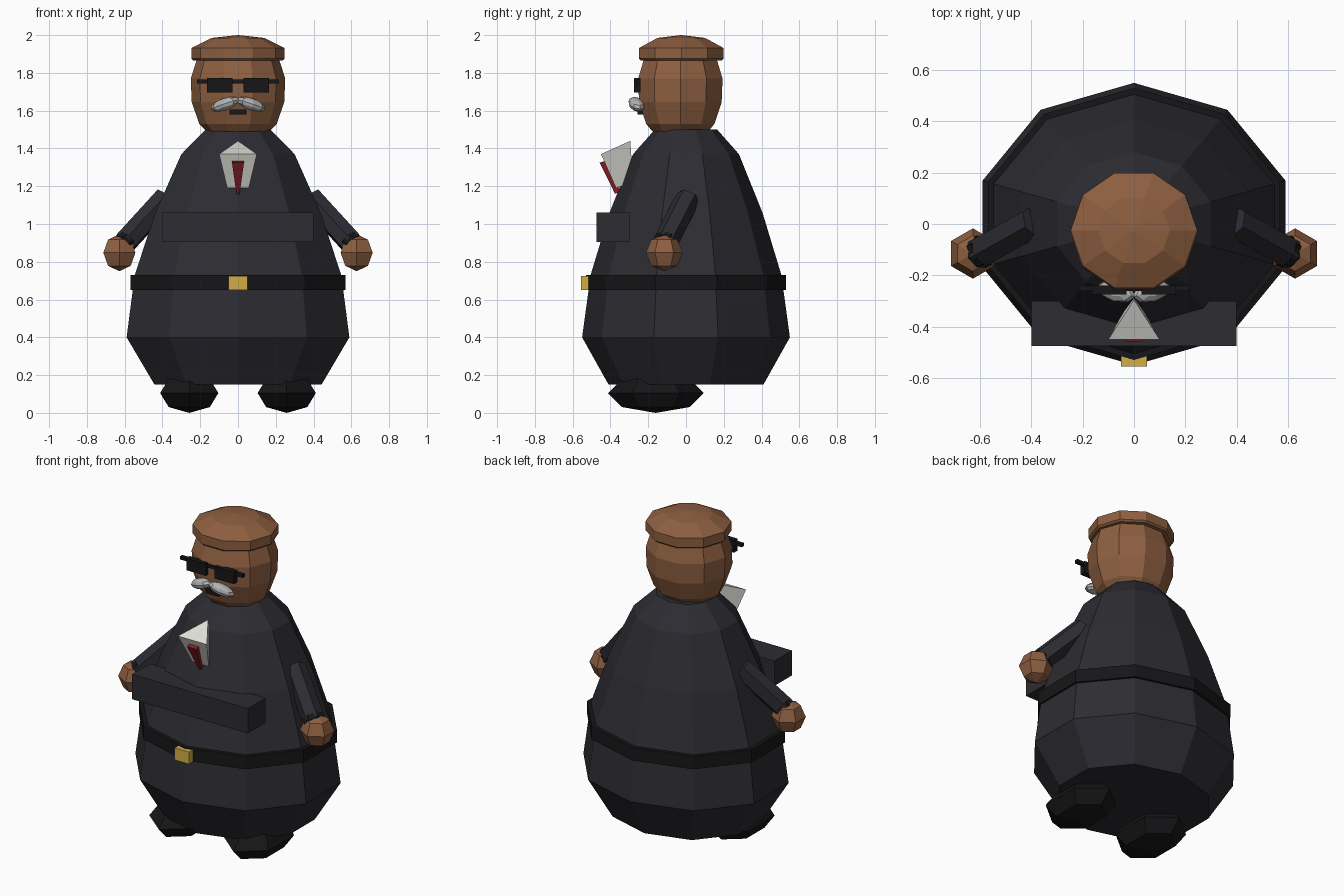
import bpy, bmesh
from math import cos, sin, pi, radians
from mathutils import Vector, Matrix, Euler

if "Cube" in bpy.data.objects:
    bpy.data.objects.remove(bpy.data.objects["Cube"])


def material(name, r, g, b):
    m = bpy.data.materials.new(name)
    m.diffuse_color = (r, g, b, 1)
    m.use_nodes = True
    m.node_tree.nodes["Principled BSDF"].inputs["Base Color"].default_value = m.diffuse_color
    return m


SUIT = material("charcoal", 0.025, 0.025, 0.032)
BLACK = material("black", 0.008, 0.008, 0.009)
SKIN = material("skin", 0.27, 0.115, 0.052)
GREY = material("grey_hair", 0.45, 0.45, 0.45)
WHITE = material("white", 0.75, 0.75, 0.70)
RED = material("red", 0.25, 0.012, 0.018)
GOLD = material("gold", 0.65, 0.42, 0.06)


def finish(name, bm, mat):
    bmesh.ops.recalc_face_normals(bm, faces=bm.faces)
    me = bpy.data.meshes.new(name)
    bm.to_mesh(me)
    bm.free()
    me.materials.append(mat)
    ob = bpy.data.objects.new(name, me)
    bpy.context.collection.objects.link(ob)
    return ob


def loft(name, rings, mat):
    """Skin a list of equal-length point rings and cap both ends."""
    bm = bmesh.new()
    vs = [[bm.verts.new(p) for p in ring] for ring in rings]
    n = len(vs[0])
    for a, b in zip(vs, vs[1:]):
        for i in range(n):
            j = (i + 1) % n
            bm.faces.new((a[i], a[j], b[j], b[i]))
    bm.faces.new(vs[0])
    bm.faces.new(vs[-1])
    return finish(name, bm, mat)


def lathe(name, profile, mat, phase=0.0, cy=0.0, n=10):
    """Profile rows are (x radius, y radius, z)."""
    ang = [phase + 2 * pi * i / n for i in range(n)]
    return loft(name, [[(rx * cos(a), cy + ry * sin(a), z) for a in ang]
                       for rx, ry, z in profile], mat)


def box(name, lo, hi, mat):
    bm = bmesh.new()
    lo, hi = Vector(lo), Vector(hi)
    m = Matrix.Translation((lo + hi) / 2) @ Matrix.Diagonal((*(hi - lo), 1))
    bmesh.ops.create_cube(bm, size=1, matrix=m)
    return finish(name, bm, mat)


def ball(name, centre, scale, mat, rot=(0, 0, 0), seg=6, rings=4):
    bm = bmesh.new()
    m = Matrix.LocRotScale(Vector(centre), Euler(rot), Vector(scale))
    bmesh.ops.create_uvsphere(bm, u_segments=seg, v_segments=rings, radius=1, matrix=m)
    return finish(name, bm, mat)


def rod(name, a, b, r, mat, n=6):
    bm = bmesh.new()
    a, b = Vector(a), Vector(b)
    d = b - a
    m = Matrix.Translation((a + b) / 2) @ d.to_track_quat('Z', 'Y').to_matrix().to_4x4()
    bmesh.ops.create_cone(bm, cap_ends=True, segments=n, radius1=r, radius2=r,
                          depth=d.length, matrix=m)
    return finish(name, bm, mat)


# Coat body and belt
lathe("coat_body", [(0.465, 0.41, 0.15), (0.62, 0.55, 0.40), (0.575, 0.505, 0.73),
                    (0.46, 0.405, 1.06), (0.315, 0.28, 1.37), (0.18, 0.165, 1.50)],
      SUIT, phase=pi / 2)
lathe("belt", [(0.598, 0.53, 0.65), (0.598, 0.53, 0.73)], BLACK, phase=pi / 2)
box("belt_buckle", (-0.05, -0.555, 0.65), (0.05, -0.51, 0.725), GOLD)
box("chest_panel", (-0.4, -0.475, 0.905), (0.4, -0.30, 1.06), SUIT)

# Shirt front and tie
loft("shirt_front", [[(-0.1, -0.45, 1.37), (0.1, -0.45, 1.37), (0, -0.295, 1.44)],
                     [(-0.057, -0.37, 1.19), (0.057, -0.37, 1.19), (0, -0.28, 1.22)]], WHITE)
loft("tie", [[(-w, y0, z), (w, y0, z), (w, y1, z + 0.01), (-w, y1, z + 0.01)]
             for w, y0, y1, z in ((0.032, -0.457, -0.425, 1.325),
                                  (0.008, -0.376, -0.345, 1.16))], RED)

# Head and cap
lathe("head", [(0.165, 0.155, 1.49), (0.205, 0.19, 1.53), (0.245, 0.23, 1.645),
               (0.25, 0.235, 1.77), (0.215, 0.20, 1.88)], SKIN, cy=-0.03)
lathe("cap", [(0.235, 0.225, 1.865), (0.247, 0.235, 1.875), (0.247, 0.235, 1.932),
              (0.14, 0.133, 1.985), (0.004, 0.004, 2.0)], SKIN, cy=-0.025)

# Face details
box("glasses_bar", (-0.217, -0.262, 1.745), (0.217, -0.24, 1.765), BLACK)
box("mouth", (-0.045, -0.257, 1.58), (0.045, -0.20, 1.605), BLACK)

# Mirrored pairs
for side, s in (("left", 1), ("right", -1)):
    x0, x1 = sorted((s * 0.03, s * 0.164))
    box(side + "_lens", (x0, -0.275, 1.697), (x1, -0.24, 1.772), BLACK)
    ball(side + "_moustache", (s * 0.07, -0.263, 1.634), (0.082, 0.04, 0.032), GREY,
         rot=(0, s * radians(18), s * radians(15)), seg=8, rings=6)
    shoulder, wrist = Vector((s * 0.385, 0.01, 1.135)), Vector((s * 0.60, -0.11, 0.90))
    rod(side + "_arm", shoulder, wrist, 0.066, SUIT)
    rod(side + "_cuff", shoulder.lerp(wrist, 0.93), shoulder.lerp(wrist, 1.03), 0.064, BLACK, n=8)
    ball(side + "_hand", (s * 0.628, -0.115, 0.848), (0.098, 0.098, 0.098), SKIN)
    ball(side + "_shoe", (s * 0.258, -0.16, 0.105), (0.178, 0.253, 0.105), BLACK)
